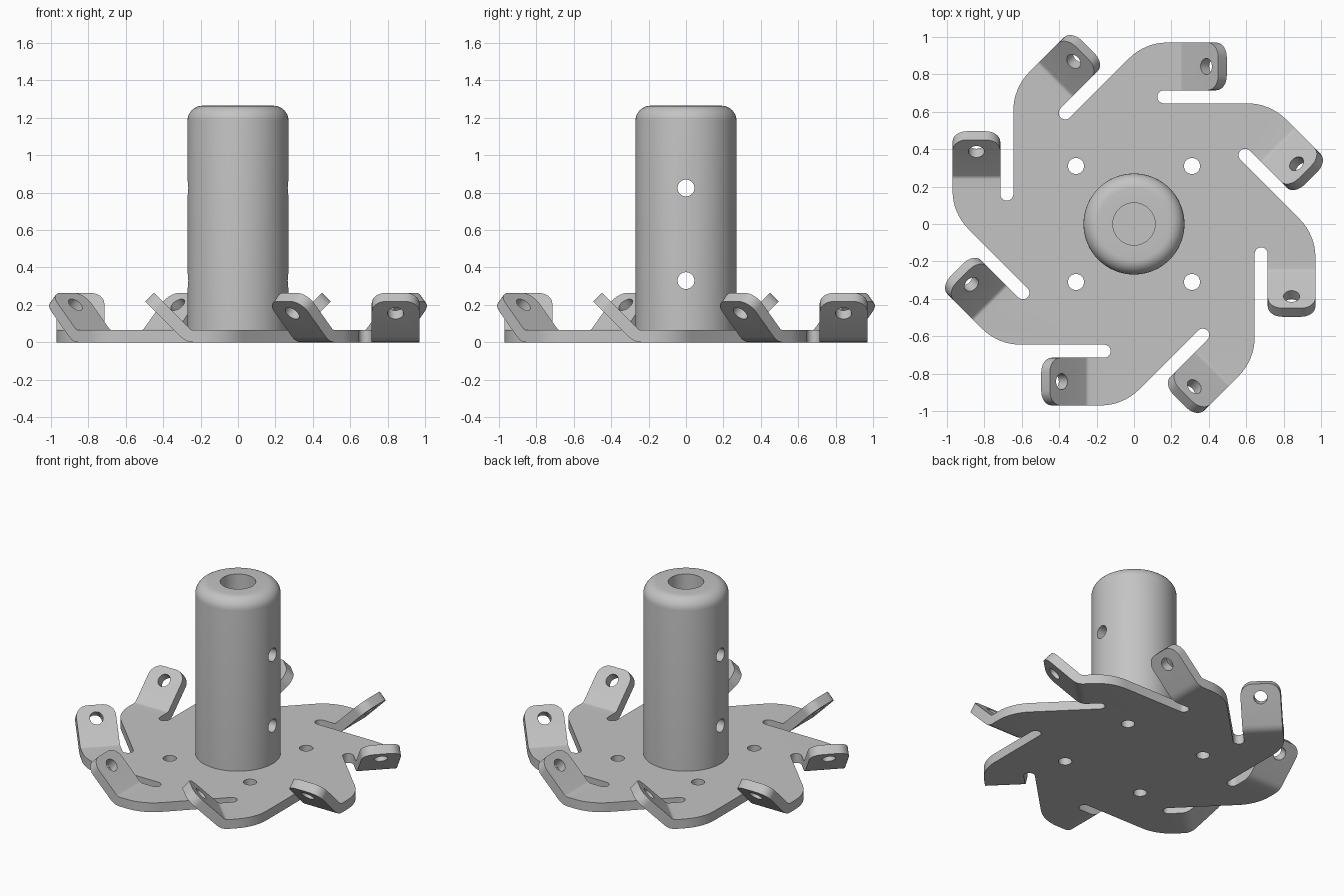
import bpy, bmesh, math
from mathutils import Matrix, Vector

if "Cube" in bpy.data.objects:
    bpy.data.objects.remove(bpy.data.objects["Cube"])

T = 0.065            # plate thickness
N = 8                # blades
X0, R = 0.238, 0.03  # bend start and inside bend radius
LB = R * math.pi / 4
XE = X0 + LB + 0.27  # flat position of the tab end
Y1, Y0 = 0.97, 0.715 # outer and inner edge of a blade

steel = bpy.data.materials.new("grey_steel")
steel.diffuse_color = (0.55, 0.55, 0.55, 1)
steel.use_nodes = True
steel.node_tree.nodes["Principled BSDF"].inputs["Base Color"].default_value = steel.diffuse_color


def arc(cx, cy, r, a0, a1, n):
    return [(cx + r * math.cos(math.radians(a0 + (a1 - a0) * i / n)),
             cy + r * math.sin(math.radians(a0 + (a1 - a0) * i / n))) for i in range(n + 1)]


def folded(x, y, depth):
    """Flat blade position to folded position, depth below the top face."""
    u = x - X0
    if u <= 0:
        return Vector((x, y, T - depth))
    a = min(u / LB, 1) * math.pi / 4
    s = max(u - LB, 0)
    return Vector((X0 + (R + depth) * math.sin(a) + s * math.cos(a), y,
                   T + R - (R + depth) * math.cos(a) + s * math.sin(a)))


def finish(name, verts, faces):
    me = bpy.data.meshes.new(name)
    me.from_pydata(verts, [], faces)
    bm = bmesh.new()
    bm.from_mesh(me)
    bmesh.ops.recalc_face_normals(bm, faces=bm.faces)
    bm.to_mesh(me)
    bm.free()
    me.materials.append(steel)
    ob = bpy.data.objects.new(name, me)
    bpy.context.collection.objects.link(ob)
    return ob


def drill(ob, name, matrices, r, depth):
    """Cut round holes, one per matrix (axis along local z)."""
    bm = bmesh.new()
    for m in matrices:
        bmesh.ops.create_cone(bm, cap_ends=True, segments=32, radius1=r, radius2=r,
                              depth=depth, matrix=m)
    me = bpy.data.meshes.new(name)
    bm.to_mesh(me)
    bm.free()
    me.materials.append(steel)
    cutter = bpy.data.objects.new(name, me)
    bpy.context.collection.objects.link(cutter)
    cutter.hide_render = True
    cutter.hide_viewport = True
    mod = ob.modifiers.new(name, 'BOOLEAN')
    mod.operation = 'DIFFERENCE'
    mod.solver = 'EXACT'
    mod.object = cutter
    return cutter


def bake(ob, cutters):
    bpy.context.view_layer.update()
    dg = bpy.context.evaluated_depsgraph_get()
    me = bpy.data.meshes.new_from_object(ob.evaluated_get(dg))
    ob.modifiers.clear()
    ob.data = me
    for c in cutters:
        bpy.data.objects.remove(c)
    bpy.ops.object.select_all(action='DESELECT')
    ob.select_set(True)
    bpy.context.view_layer.objects.active = ob
    bpy.ops.object.shade_smooth_by_angle(angle=math.radians(30))


# Plate with eight slotted blades, each ending in a folded tab
top, bottom, polys, body = [], [], [], []
turns = [Matrix.Rotation(-math.tau * k / N, 4, 'Z') for k in range(N)]
for turn in turns:
    def add(points):
        first = len(top)
        for x, y in points:
            top.append(turn @ folded(x, y, 0))
            bottom.append(turn @ folded(x, y, T))
        return list(range(first, len(top)))

    shoulder = add(arc(0.178, Y1 - 0.29, 0.29, 135, 90, 8))
    rows = [add([(X0 + LB * i / 4, Y1), (X0 + LB * i / 4, Y0)]) for i in range(5)]
    slot = add(arc(0.16, 0.68, 0.035, 90, 270, 10))
    body += shoulder + rows[0] + slot
    for p, q in zip(rows, rows[1:]):
        polys.append([p[0], q[0], q[1], p[1]])
    c = 0.078
    tip = add(arc(XE - c, Y1 - c, c, 90, 0, 8) + arc(XE - c, Y0 + c, c, 0, -90, 8))
    polys.append([rows[-1][0]] + tip + [rows[-1][1]])
polys.append(body)

n = len(top)
edges = {(p[i - 1], p[i]) for p in polys for i in range(len(p))}
faces = polys + [[i + n for i in reversed(p)] for p in polys]
faces += [(b, a, a + n, b + n) for a, b in edges if (b, a) not in edges]
plate = finish("bladed_plate", top + bottom, faces)

# Bolt holes in the plate and one hole through each tab
bolts = [Matrix.Translation((x, y, T / 2)) for x in (-0.31, 0.31) for y in (-0.31, 0.31)]
tab_spot = folded(X0 + LB + 0.18, (Y0 + Y1) / 2, T / 2)
tab_hole = Matrix.Translation(tab_spot) @ Matrix.Rotation(-math.pi / 4, 4, 'Y')
cut = drill(plate, "plate_hole_cutter", bolts + [t @ tab_hole for t in turns], 0.043, 0.15)
bake(plate, [cut])

# Hollow hub with a rounded top rim
H, RO, RI, F, SEG = 1.265, 0.27, 0.113, 0.08, 64
profile = [(RI, T), (RO, T)] + arc(RO - F, H - F, F, 0, 90, 8) + [(RI, H)]
m = len(profile)
verts = [(r * math.cos(math.tau * s / SEG), r * math.sin(math.tau * s / SEG), z)
         for s in range(SEG) for r, z in profile]
faces = [(s * m + i, (s + 1) % SEG * m + i, (s + 1) % SEG * m + (i + 1) % m, s * m + (i + 1) % m)
         for s in range(SEG) for i in range(m)]
hub = finish("hub_tube", verts, faces)

# Cross holes through the hub
cross = [Matrix.Translation((0, 0, z)) @ Matrix.Rotation(math.pi / 2, 4, 'Y') for z in (0.33, 0.825)]
cut = drill(hub, "hub_hole_cutter", cross, 0.045, 0.8)
bake(hub, [cut])
